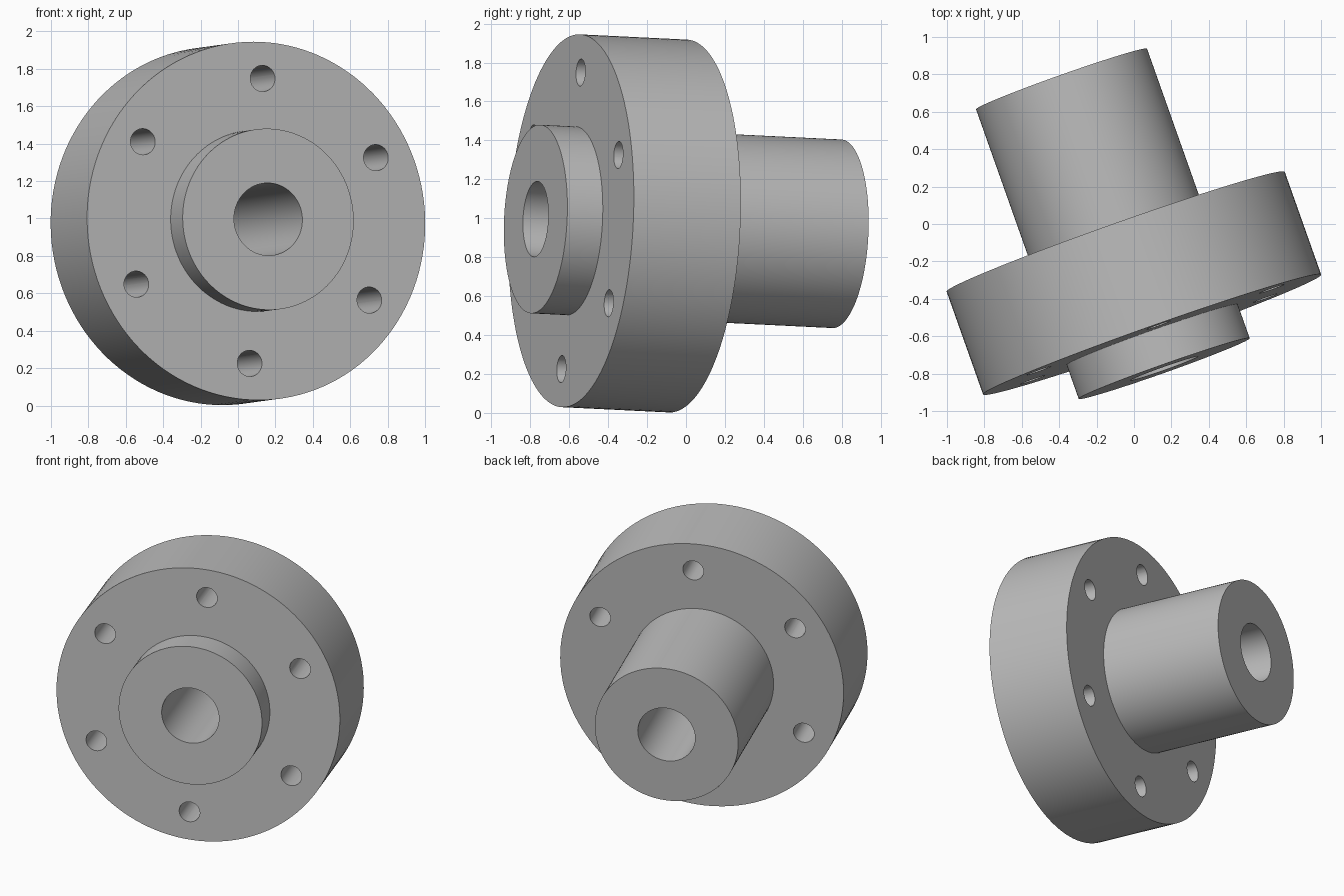
import bpy, bmesh, math
from mathutils import Matrix, Vector

if "Cube" in bpy.data.objects:
    bpy.data.objects.remove(bpy.data.objects["Cube"], do_unlink=True)

SEGMENTS = 128
FLANGE_R, HUB_R, BORE_R = 0.959, 0.485, 0.194
BOSS_LEN, FLANGE_LEN, SHAFT_LEN = 0.193, 0.584, 0.867
BOLT_CIRCLE_R, BOLT_R, BOLT_START = 0.764, 0.07, math.radians(86.3)

# Tilted frame: local z runs out of the front boss, origin on the flange front
axis = Vector((0.334, -0.942, 0.046)).normalized()
side = Vector((0, 0, 1)).cross(axis).normalized()
up = axis.cross(side)
frame = Matrix.Translation((0.097, -0.591, 0.987)) @ Matrix((side, up, axis)).transposed().to_4x4()

steel = bpy.data.materials.new("grey steel")
steel.use_nodes = True
grey = (0.5, 0.5, 0.5, 1)
steel.diffuse_color = grey
steel.node_tree.nodes["Principled BSDF"].inputs["Base Color"].default_value = grey


def add_object(name, bm):
    bmesh.ops.recalc_face_normals(bm, faces=bm.faces)
    mesh = bpy.data.meshes.new(name)
    bm.to_mesh(mesh)
    bm.free()
    obj = bpy.data.objects.new(name, mesh)
    obj.matrix_world = frame
    bpy.context.collection.objects.link(obj)
    mesh.materials.append(steel)
    return obj


# Revolved hub: boss, flange, shaft and through bore in one closed section
back = -FLANGE_LEN - SHAFT_LEN
section = [(BORE_R, BOSS_LEN), (HUB_R, BOSS_LEN), (HUB_R, 0), (FLANGE_R, 0),
           (FLANGE_R, -FLANGE_LEN), (HUB_R, -FLANGE_LEN), (HUB_R, back), (BORE_R, back)]
bm = bmesh.new()
verts = [bm.verts.new((r, 0, z)) for r, z in section]
edges = [bm.edges.new((v, verts[i - 1])) for i, v in enumerate(verts)]
bmesh.ops.spin(bm, geom=verts + edges, cent=(0, 0, 0), axis=(0, 0, 1),
               angle=math.tau, steps=SEGMENTS, use_merge=True)
bmesh.ops.remove_doubles(bm, verts=bm.verts, dist=1e-5)
hub = add_object("flanged_hub", bm)

# Six bolt holes through the flange
bm = bmesh.new()
for i in range(6):
    a = BOLT_START + i * math.tau / 6
    place = Matrix.Translation((BOLT_CIRCLE_R * math.cos(a), BOLT_CIRCLE_R * math.sin(a),
                                -FLANGE_LEN / 2))
    bmesh.ops.create_cone(bm, cap_ends=True, segments=40, radius1=BOLT_R, radius2=BOLT_R,
                          depth=FLANGE_LEN + 0.1, matrix=place)
cutter = add_object("bolt_hole_cutter", bm)
cutter.hide_render = True

cut = hub.modifiers.new("bolt_holes", "BOOLEAN")
cut.operation = "DIFFERENCE"
cut.solver = "EXACT"
cut.object = cutter

bpy.ops.object.select_all(action="DESELECT")
hub.select_set(True)
bpy.context.view_layer.objects.active = hub
bpy.ops.object.modifier_apply(modifier=cut.name)
bpy.data.objects.remove(cutter, do_unlink=True)
bpy.ops.object.shade_smooth_by_angle(angle=math.radians(30))
